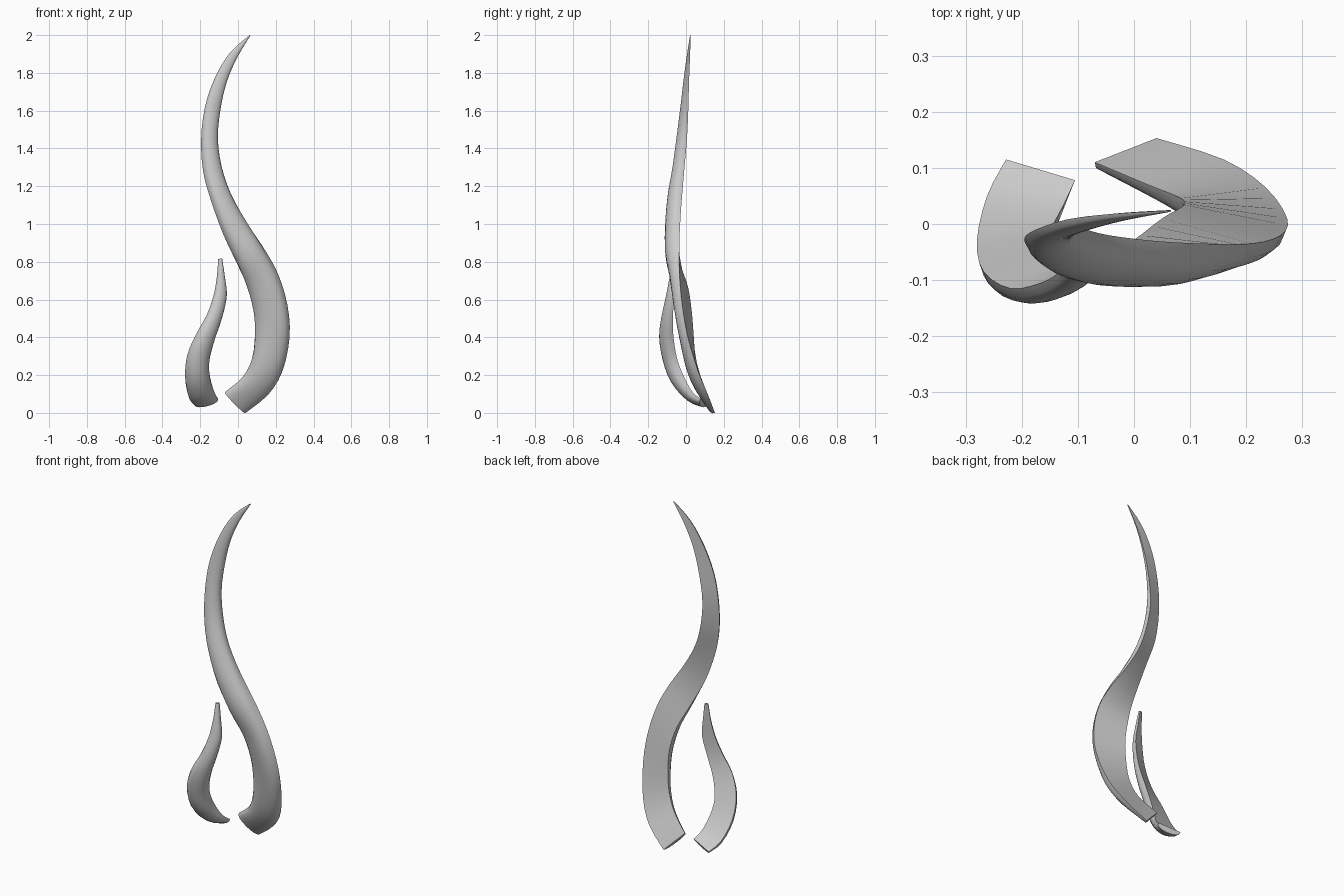
import bpy, bmesh, math
from mathutils import Vector

if "Cube" in bpy.data.objects:
    bpy.data.objects.remove(bpy.data.objects["Cube"])

# Each station: left edge (x, y, z), right edge (x, y, z), thickness
LARGE = [
    (-.07, .11, .11,   .04, .153, .0,   .03),
    (.025, .07, .19,   .16, .115, .10,  .05),
    (.075, .05, .29,   .235, .065, .22, .06),
    (.09, .04, .42,    .273, .01, .40,  .06),
    (.085, .03, .54,   .262, -.02, .57, .065),
    (.05, .01, .67,    .21, -.035, .74, .07),
    (-.01, -.035, .80, .125, -.035, .89, .075),
    (-.08, -.07, .95,  .035, -.03, 1.02, .06),
    (-.145, -.07, 1.13, -.045, -.02, 1.16, .05),
    (-.185, -.045, 1.28, -.09, -.008, 1.30, .045),
    (-.195, -.025, 1.45, -.11, .005, 1.45, .04),
    (-.175, -.01, 1.62, -.095, .012, 1.60, .03),
    (-.12, .008, 1.78, -.06, .016, 1.75, .024),
    (-.04, .018, 1.91, -.005, .021, 1.88, .014),
    (.062, .024, 2.0,  .066, .025, 1.997, .003),
]
SMALL = [
    (-.228, .115, .045, -.105, .078, .075, .03),
    (-.262, .05, .09,  -.125, .035, .11, .05),
    (-.28, -.03, .19,  -.148, -.01, .19, .065),
    (-.268, -.085, .31, -.155, -.045, .28, .06),
    (-.22, -.115, .42, -.13, -.065, .39, .05),
    (-.165, -.105, .52, -.09, -.07, .50, .04),
    (-.13, -.085, .62, -.062, -.06, .62, .032),
    (-.112, -.07, .72, -.072, -.055, .72, .024),
    (-.105, -.058, .815, -.085, -.05, .815, .014),
]


def smooth_rows(rows, steps=3):
    """Catmull-Rom interpolation through the stations."""
    out, n = [], len(rows)
    for i in range(n - 1):
        a, b, c, d = (rows[max(i - 1, 0)], rows[i], rows[i + 1], rows[min(i + 2, n - 1)])
        for s in range(steps):
            t = s / steps
            out.append([.5 * (2 * q + (r - p) * t + (2 * p - 5 * q + 4 * r - w) * t * t
                              + (3 * q - p - 3 * r + w) * t ** 3)
                        for p, q, r, w in zip(a, b, c, d)])
    out.append(list(rows[-1]))
    return out


def flame(name, stations, arc=10):
    """Flat-backed, round-fronted strip lofted along the stations."""
    rows = smooth_rows(stations)
    left = [Vector(r[:3]) for r in rows]
    right = [Vector(r[3:6]) for r in rows]
    mid = [(l + r) / 2 for l, r in zip(left, right)]
    bm = bmesh.new()
    rings = []
    for i, r in enumerate(rows):
        tangent = mid[min(i + 1, len(mid) - 1)] - mid[max(i - 1, 0)]
        front = (right[i] - left[i]).cross(tangent).normalized()
        half = (right[i] - left[i]) / 2
        ring = []
        for k in range(arc + 1):
            a = math.pi * k / arc
            ring.append(bm.verts.new(mid[i] - half * math.cos(a)
                                     + front * r[6] * max(math.sin(a), 0) ** .75))
        rings.append(ring)
    n = arc + 1
    for a, b in zip(rings, rings[1:]):
        for k in range(n):
            bm.faces.new((a[k], a[(k + 1) % n], b[(k + 1) % n], b[k]))
    bm.faces.new(rings[0])
    bm.faces.new(rings[-1])
    bmesh.ops.recalc_face_normals(bm, faces=bm.faces)
    me = bpy.data.meshes.new(name)
    bm.to_mesh(me)
    bm.free()
    ob = bpy.data.objects.new(name, me)
    bpy.context.collection.objects.link(ob)
    bpy.ops.object.select_all(action='DESELECT')
    ob.select_set(True)
    bpy.context.view_layer.objects.active = ob
    bpy.ops.object.shade_smooth_by_angle(angle=math.radians(40))


flame("large_flame", LARGE)
flame("small_flame", SMALL)
